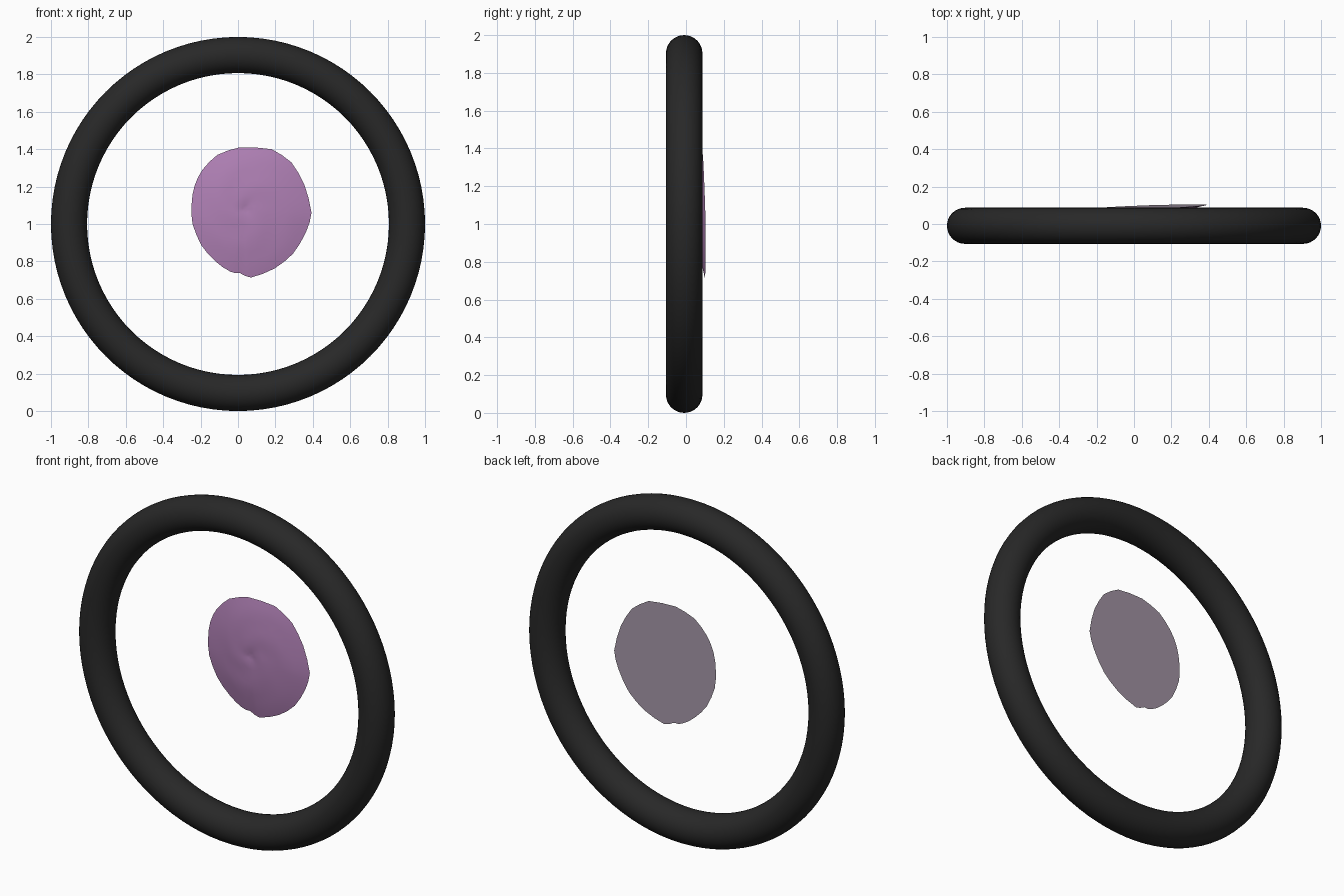
import bpy, bmesh, math

if "Cube" in bpy.data.objects:
    bpy.data.objects.remove(bpy.data.objects["Cube"])


def material(name, rgb):
    m = bpy.data.materials.new(name)
    m.diffuse_color = (*rgb, 1)
    m.use_nodes = True
    m.node_tree.nodes["Principled BSDF"].inputs["Base Color"].default_value = m.diffuse_color
    return m


black = material("black rubber", (0.021, 0.021, 0.021))
purple = material("dusty purple", (0.45, 0.225, 0.48))
grey = material("grey purple", (0.365, 0.30, 0.375))

# Ring: upright torus
bpy.ops.mesh.primitive_torus_add(major_radius=0.9035, minor_radius=0.0965,
                                 major_segments=96, minor_segments=32,
                                 location=(0, -0.0095, 1.0),
                                 rotation=(math.pi / 2, 0, 0))
ring = bpy.context.object
ring.name = "ring"
ring.data.materials.append(black)
bpy.ops.object.shade_smooth()

# Splat: thin lump with an uneven outline, bulging to the front, flat back
outline = [(0.01, 1.41), (0.18, 1.40), (0.285, 1.33), (0.355, 1.21),
           (0.393, 1.06), (0.365, 0.96), (0.295, 0.842), (0.195, 0.762),
           (0.07, 0.714), (0.01, 0.738), (-0.04, 0.745), (-0.12, 0.80),
           (-0.195, 0.885), (-0.243, 1.00), (-0.248, 1.105), (-0.232, 1.205),
           (-0.19, 1.29), (-0.11, 1.37)]
cx, cz = 0.04, 1.08


def rim_y(x, z):
    return 0.091 + 0.035 * (x - 0.07) - 0.026 * (z - 1.06)


def bulge(t, a):
    dome = 0.034 * (1 - t ** 2.4)
    dimple = 0.006 * math.exp(-(t / 0.09) ** 2)
    ripple = 0.0015 * math.sin(3 * a + 12 * t) * math.sin(math.pi * t)
    return dome - dimple + ripple


# Two points per outline edge, slightly rounded out between the corners
rim = []
for i, (x, z) in enumerate(outline):
    nx, nz = outline[(i + 1) % len(outline)]
    mx, mz = (x + nx) / 2, (z + nz) / 2
    rim += [(x, z), (cx + (mx - cx) * 1.012, cz + (mz - cz) * 1.012)]

bm = bmesh.new()
steps = [0.06, 0.13, 0.22, 0.34, 0.48, 0.62, 0.76, 0.89, 1.0]
rings = []
for t in steps:
    loop = []
    for x, z in rim:
        px, pz = cx + (x - cx) * t, cz + (z - cz) * t
        a = math.atan2(z - cz, x - cx)
        loop.append(bm.verts.new((px, rim_y(px, pz) - bulge(t, a), pz)))
    rings.append(loop)
centre = bm.verts.new((cx, rim_y(cx, cz) - bulge(0, 0), cz))
n = len(rim)
for i in range(n):
    j = (i + 1) % n
    bm.faces.new((centre, rings[0][i], rings[0][j]))
    for inner, outer in zip(rings, rings[1:]):
        bm.faces.new((inner[i], outer[i], outer[j], inner[j]))
for f in bm.faces:
    f.smooth = True
# Flat back on its own rim, so the edge stays sharp
back = bm.faces.new([bm.verts.new(v.co) for v in rings[-1]])
back.material_index = 1
# Point the lump to the front and the flat side to the back
bm.normal_update()
for f in bm.faces[:]:
    wanted = 1 if f is back or f.material_index == 1 else -1
    if f.normal.y * wanted < 0:
        f.normal_flip()
mesh = bpy.data.meshes.new("splat")
bm.to_mesh(mesh)
bm.free()
mesh.materials.append(purple)
mesh.materials.append(grey)
splat = bpy.data.objects.new("splat", mesh)
bpy.context.collection.objects.link(splat)
